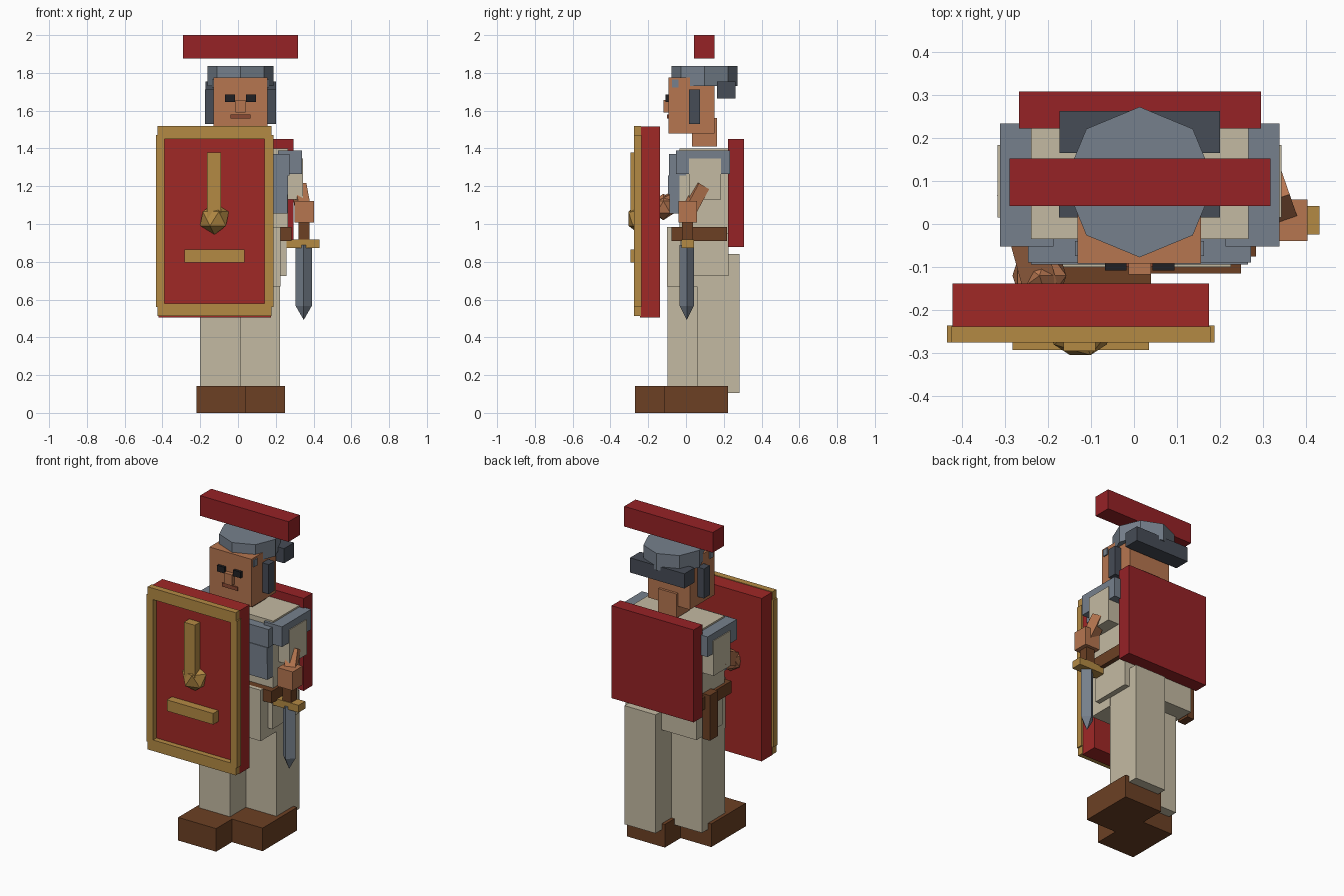
import bpy, bmesh, math
from mathutils import Vector

if "Cube" in bpy.data.objects:
    bpy.data.objects.remove(bpy.data.objects["Cube"])


def mat(name, hexcol):
    m = bpy.data.materials.new(name)
    c = [int(hexcol[i:i + 2], 16) / 255 for i in (0, 2, 4)]
    m.diffuse_color = [((v + 0.055) / 1.055) ** 2.4 for v in c] + [1]
    m.use_nodes = True
    m.node_tree.nodes["Principled BSDF"].inputs["Base Color"].default_value = m.diffuse_color
    return m


RED = mat("red", "a02826")
CRIMSON = mat("crimson", "962226")
GOLD = mat("gold", "b48a44")
CREAM = mat("cream", "c4baa2")
STEEL = mat("steel", "76808c")
DARK = mat("dark_steel", "464c56")
BROWN = mat("leather", "6c4024")
SKIN = mat("skin", "b67650")
BLACK = mat("black", "202024")


def add(name, bm, m):
    bmesh.ops.recalc_face_normals(bm, faces=bm.faces)
    me = bpy.data.meshes.new(name)
    bm.to_mesh(me)
    bm.free()
    me.materials.append(m)
    ob = bpy.data.objects.new(name, me)
    bpy.context.collection.objects.link(ob)
    return ob


def box(name, x, y, z, m):
    """Axis-aligned box from three (min, max) ranges."""
    bm = bmesh.new()
    bmesh.ops.create_cube(bm, size=1)
    for v in bm.verts:
        v.co = [r[0] + (c + 0.5) * (r[1] - r[0]) for c, r in zip(v.co, (x, y, z))]
    return add(name, bm, m)


def limb(name, a, b, w, m):
    """Square bar running from point a to point b."""
    a, b = Vector(a), Vector(b)
    bm = bmesh.new()
    bmesh.ops.create_cube(bm, size=1)
    bmesh.ops.scale(bm, vec=(w, w, (b - a).length), verts=bm.verts)
    ob = add(name, bm, m)
    ob.location = (a + b) / 2
    ob.rotation_mode = 'QUATERNION'
    ob.rotation_quaternion = (b - a).to_track_quat('Z', 'Y')
    return ob


def ball(name, c, r, m, sy=1.0):
    bm = bmesh.new()
    bmesh.ops.create_icosphere(bm, subdivisions=1, radius=r)
    bmesh.ops.scale(bm, vec=(1, sy, 1), verts=bm.verts)
    ob = add(name, bm, m)
    ob.location = c
    return ob


CX = 0.013  # body centre line


def pair(name, inner, outer, y, z, m):
    """Mirrored boxes either side of the body centre line."""
    for side, s in (("left", -1), ("right", 1)):
        box(f"{side}_{name}", sorted((CX + s * inner, CX + s * outer)), y, z, m)


# legs and shoes, right leg stepping back
for side, x0, dy in (("left", -0.2, 0), ("right", 0.01, 0.155)):
    box(side + "_leg", (x0, x0 + 0.213), (-0.097 + dy, 0.128 + dy), (0.105, 0.84), CREAM)
    sx = x0 - 0.021
    box(side + "_shoe", (sx, sx + 0.26), (-0.27 + dy, 0.068 + dy), (0, 0.143), BROWN)

# tunic, belt and skirt
box("torso", (-0.24, 0.266), (-0.035, 0.225), (0.95, 1.4), CREAM)
box("hips", (-0.23, 0.256), (-0.03, 0.225), (0.725, 1.0), CREAM)
box("skirt_flap", (-0.2, 0.226), (-0.1, 0.06), (0.67, 0.985), CREAM)
box("belt", (-0.258, 0.284), (-0.076, 0.217), (0.91, 0.985), BROWN)
box("scabbard", (-0.29, -0.24), (0.1, 0.18), (0.72, 1.0), BROWN)

# chest bands
for i, (z0, z1, w, y0) in enumerate(((1.055, 1.155, 0.25, -0.088),
                                     (1.155, 1.257, 0.252, -0.094),
                                     (1.257, 1.37, 0.259, -0.09))):
    box(f"chest_band_{i + 1}", (CX - w, CX + w), (y0, 0), (z0, z1), STEEL)

# shoulder pads and sleeves
pair("shoulder_pad", 0.2, 0.325, (-0.052, 0.234), (1.265, 1.39), STEEL)
pair("sleeve", 0.24, 0.33, (0.015, 0.184), (1.13, 1.347), CREAM)

# cape
box("cape", (-0.268, 0.295), (0.222, 0.308), (0.877, 1.45), CRIMSON)

# head and face
box("neck", (-0.05, 0.075), (0.033, 0.165), (1.41, 1.56), SKIN)
box("head", (-0.131, 0.156), (-0.092, 0.15), (1.478, 1.775), SKIN)
pair("eye", 0.03, 0.081, (-0.108, -0.085), (1.647, 1.685), BLACK)
box("nose", (-0.013, 0.04), (-0.118, -0.08), (1.59, 1.657), SKIN)
box("mouth", (-0.04, 0.066), (-0.1, -0.08), (1.558, 1.58), mat("lips", "8a4a34"))

# helmet
bm = bmesh.new()
bmesh.ops.create_cone(bm, cap_ends=True, segments=8, radius1=0.175, radius2=0.175, depth=0.105)
helmet = add("helmet", bm, STEEL)
helmet.location = (CX, 0.0975, 1.783)
box("brow_band", (-0.137, 0.163), (-0.075, -0.04), (1.722, 1.764), STEEL)
box("neck_guard", (-0.173, 0.2), (0.165, 0.263), (1.664, 1.755), DARK)
pair("cheek_guard", 0.135, 0.187, (0.015, 0.073), (1.53, 1.713), DARK)
box("crest", (-0.29, 0.317), (0.042, 0.152), (1.875, 2.0), CRIMSON)

# arms and hands
limb("right_forearm", (0.322, 0.085, 1.2), (0.348, 0.01, 1.06), 0.065, SKIN)
box("right_hand", (0.3, 0.403), (-0.04, 0.057), (1.007, 1.123), SKIN)
limb("left_forearm", (-0.275, 0.06, 1.19), (-0.22, -0.14, 1.09), 0.08, SKIN)
ball("left_hand", (-0.22, -0.12, 1.09), 0.07, SKIN)

# sword
box("sword_grip", (0.32, 0.378), (-0.02, 0.037), (0.9, 1.03), BROWN)
box("sword_guard", (0.258, 0.432), (-0.024, 0.042), (0.873, 0.918), GOLD)
bm = bmesh.new()
rings = [[bm.verts.new((0.348 + dx, 0.004 + dy, z))
          for dx, dy in ((0.043, 0), (0, 0.038), (-0.043, 0), (0, -0.038))] for z in (0.567, 0.89)]
tip = bm.verts.new((0.348, 0.004, 0.492))
bm.faces.new(rings[1])
for i in range(4):
    j = (i + 1) % 4
    bm.faces.new((rings[0][i], rings[0][j], rings[1][j], rings[1][i]))
    bm.faces.new((rings[0][j], rings[0][i], tip))
add("sword_blade", bm, STEEL)

# shield board
SX = -0.124
box("shield_board", (-0.422, 0.175), (-0.243, -0.138), (0.506, 1.516), RED)

# shield frame
for side, s in (("left", -1), ("right", 1)):
    box(f"shield_rim_{side}", sorted((SX + s * 0.265, SX + s * 0.311)), (-0.276, -0.236), (0.56, 1.47), GOLD)
for side, z in (("bottom", (0.512, 0.58)), ("top", (1.45, 1.52))):
    box(f"shield_rim_{side}", (-0.426, 0.178), (-0.276, -0.238), z, GOLD)

# shield ornaments
box("shield_vertical_bar", (-0.164, -0.09), (-0.295, -0.235), (1.03, 1.378), GOLD)
box("shield_horizontal_bar", (-0.283, 0.035), (-0.293, -0.235), (0.795, 0.864), GOLD)
ball("shield_boss", (-0.125, -0.24, 1.028), 0.085, GOLD, 0.9)
